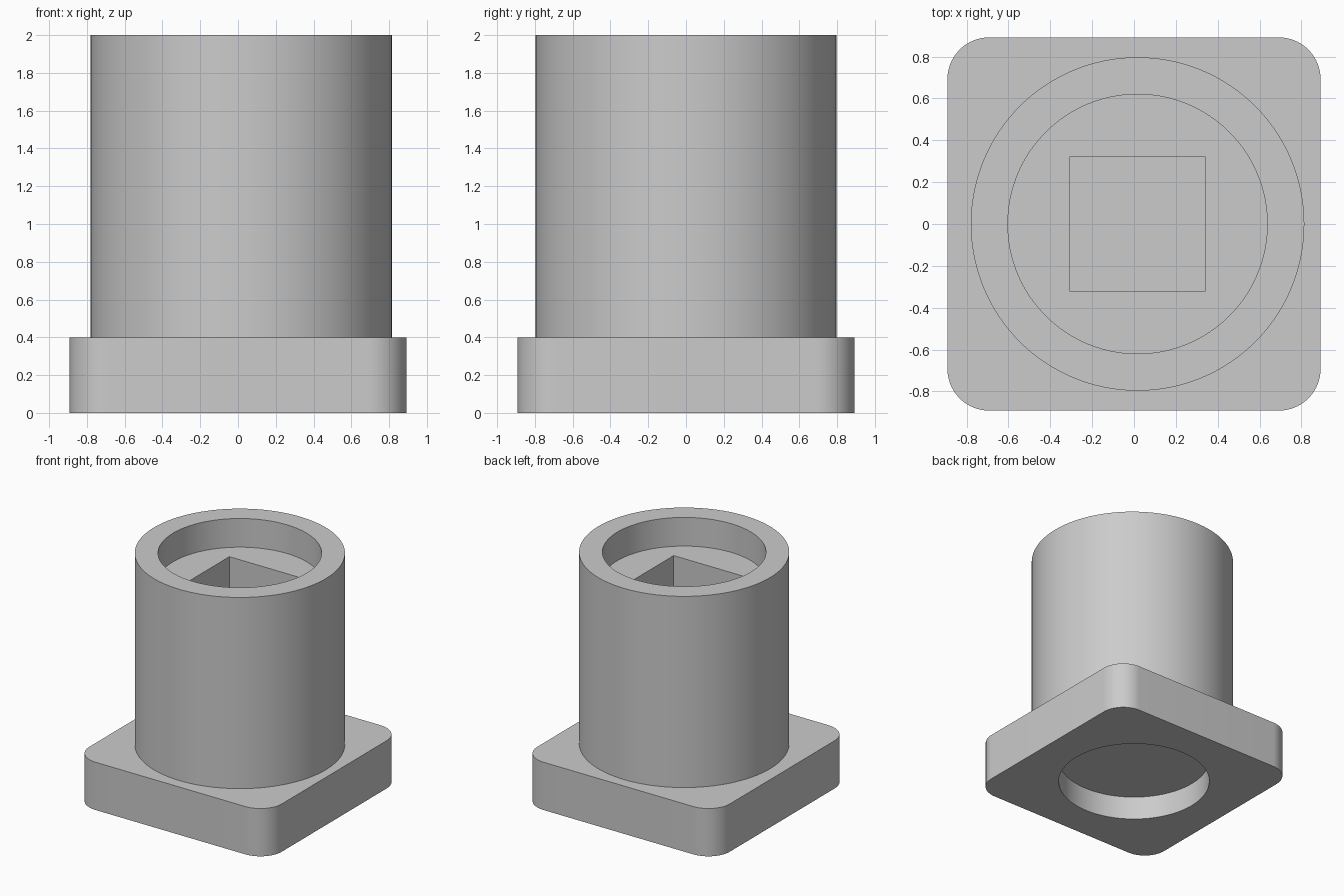
import bpy
import bmesh
import math
from mathutils import Matrix, Vector

cube = bpy.data.objects.get("Cube")
if cube:
    bpy.data.objects.remove(cube, do_unlink=True)

CENTRE_X = 0.017   # the barrel sits slightly off the base centre
SEGMENTS = 128

grey = bpy.data.materials.new("plain grey")
grey.use_nodes = True
grey.diffuse_color = (0.6, 0.6, 0.6, 1)
grey.node_tree.nodes["Principled BSDF"].inputs["Base Color"].default_value = (0.6, 0.6, 0.6, 1)


def finish(name, bm):
    mesh = bpy.data.meshes.new(name)
    bm.to_mesh(mesh)
    bm.free()
    mesh.materials.append(grey)
    obj = bpy.data.objects.new(name, mesh)
    bpy.context.collection.objects.link(obj)
    return obj


def cylinder(name, radius, bottom, top, x=0):
    bm = bmesh.new()
    bmesh.ops.create_cone(bm, cap_ends=True, segments=SEGMENTS, radius1=radius,
                          radius2=radius, depth=top - bottom,
                          matrix=Matrix.Translation((x, 0, (top + bottom) / 2)))
    return finish(name, bm)


def block(name, half, bottom, top, x=0, corner=0):
    bm = bmesh.new()
    bmesh.ops.create_cube(bm, size=1)
    bmesh.ops.scale(bm, vec=Vector((2 * half, 2 * half, top - bottom)), verts=bm.verts)
    bmesh.ops.translate(bm, vec=Vector((x, 0, (top + bottom) / 2)), verts=bm.verts)
    if corner:
        upright = [e for e in bm.edges
                   if abs(e.verts[0].co.z - e.verts[1].co.z) > 0.01]
        bmesh.ops.bevel(bm, geom=upright, offset=corner, segments=16,
                        profile=0.5, affect='EDGES')
    return finish(name, bm)


def cut(obj, cutter):
    cutter.hide_render = True
    cutter.hide_set(True)
    cutter.display_type = 'WIRE'
    mod = obj.modifiers.new(cutter.name, 'BOOLEAN')
    mod.operation = 'DIFFERENCE'
    mod.solver = 'EXACT'
    mod.object = cutter
    bpy.ops.object.select_all(action='DESELECT')
    bpy.context.view_layer.objects.active = obj
    obj.select_set(True)
    bpy.ops.object.modifier_apply(modifier=mod.name)
    bpy.data.objects.remove(cutter, do_unlink=True)


# Rounded square base with a shallow round pocket underneath
base = block("base", 0.892, 0, 0.4, corner=0.2)
cut(base, cylinder("base_pocket", 0.596, -0.2, 0.2))

# Barrel with a round recess and a square socket in its floor
barrel = cylinder("barrel", 0.797, 0.3, 2, CENTRE_X)
cut(barrel, cylinder("top_recess", 0.62, 1.76, 2.2, CENTRE_X))
cut(barrel, block("square_socket", 0.323, 0.8, 1.9, CENTRE_X))

# Smooth the round walls, keep the rims sharp
for obj in (base, barrel):
    bpy.ops.object.select_all(action='DESELECT')
    bpy.context.view_layer.objects.active = obj
    obj.select_set(True)
    bpy.ops.object.shade_smooth_by_angle(angle=math.radians(30))
